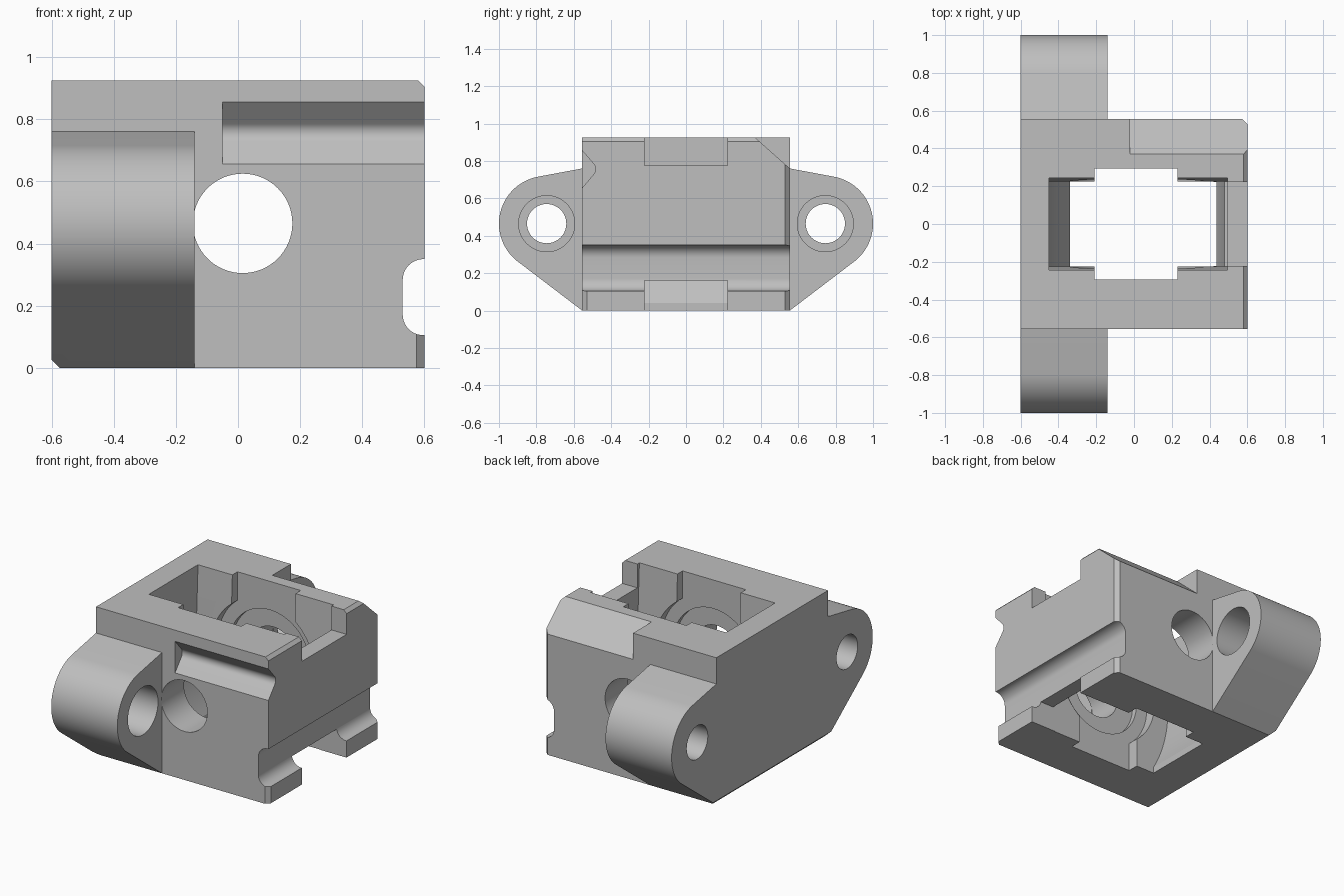
import bpy, bmesh
from math import sin, cos, radians, pi, sqrt

cube = bpy.data.objects.get("Cube")
if cube:
    bpy.data.objects.remove(cube, do_unlink=True)

GREY = (0.52, 0.52, 0.52, 1)
mat = bpy.data.materials.new("light grey")
mat.use_nodes = True
mat.diffuse_color = GREY
mat.node_tree.nodes["Principled BSDF"].inputs["Base Color"].default_value = GREY

H, W, AXIS_X, AXIS_Z = 0.925, 0.555, 0.015, 0.465


def prism(name, profile, axis, a, b):
    """Extrude a closed profile from a to b; x takes (y,z), y takes (x,z), z takes (x,y)."""
    place = {"x": lambda u, v, t: (t, u, v),
             "y": lambda u, v, t: (u, t, v),
             "z": lambda u, v, t: (u, v, t)}[axis]
    bm = bmesh.new()
    ends = [[bm.verts.new(place(u, v, t)) for u, v in profile] for t in (a, b)]
    for ring in ends:
        bm.faces.new(ring)
    n = len(profile)
    for i in range(n):
        j = (i + 1) % n
        bm.faces.new((ends[0][i], ends[0][j], ends[1][j], ends[1][i]))
    bmesh.ops.recalc_face_normals(bm, faces=bm.faces)
    mesh = bpy.data.meshes.new(name)
    bm.to_mesh(mesh)
    bm.free()
    mesh.materials.append(mat)
    obj = bpy.data.objects.new(name, mesh)
    bpy.context.collection.objects.link(obj)
    return obj


def arc(cx, cy, r, start, end, steps):
    angles = [radians(start + (end - start) * i / steps) for i in range(steps + 1)]
    return [(cx + r * cos(t), cy + r * sin(t)) for t in angles]


def circle(cx, cy, r, n=64):
    return arc(cx, cy, r, 0, 360 - 360 / n, n - 1)


def rect(u0, u1, v0, v1):
    return [(u0, v0), (u1, v0), (u1, v1), (u0, v1)]


def cut(target, profile, axis, a, b):
    cutter = prism("cutter", profile, axis, a, b)
    cutter.hide_render = True
    mod = target.modifiers.new("cut", "BOOLEAN")
    mod.operation, mod.solver, mod.object = "DIFFERENCE", "EXACT", cutter
    bpy.context.view_layer.objects.active = target
    bpy.ops.object.modifier_apply(modifier=mod.name)
    bpy.data.objects.remove(cutter, do_unlink=True)


def smooth(obj):
    bpy.ops.object.select_all(action="DESELECT")
    obj.select_set(True)
    bpy.context.view_layer.objects.active = obj
    bpy.ops.object.shade_smooth_by_angle(angle=radians(25))


# Housing block
body = prism("housing", rect(-0.6, 0.6, -W, W), "z", 0, H)

# Vertical cavity with a curved left wall
R = 0.876
left_wall = []
for i in range(13):
    z = AXIS_Z + (0.04 - AXIS_Z) * i / 12
    left_wall.append((-0.45 + R - sqrt(R * R - (z - AXIS_Z) ** 2), z))
cavity = [(-0.45, 1)] + left_wall + [(-0.34, -0.1), (0.42, -0.1), (0.42, 0.1),
                                     (0.48, 0.3), (0.48, 1)]
cut(body, cavity, "y", -0.225, 0.225)
# Tapered mouth, loading slot and stepped bearing seats
cut(body, [(-0.247, 1), (-0.225, 0.5), (0.225, 0.5), (0.247, 1)], "x", -0.449, 0.495)
cut(body, rect(-0.21, 0.23, -0.295, 0.295), "z", -0.1, 1)
cut(body, circle(AXIS_X, AXIS_Z, 0.36), "y", -0.294, 0.294)
cut(body, circle(AXIS_X, AXIS_Z, 0.28), "y", -0.33, 0.33)
# Cross bore
cut(body, circle(AXIS_X, AXIS_Z, 0.16), "y", -0.7, 0.7)

# Notches in the right wall
cut(body, rect(-0.223, 0.223, 0.775, 1), "x", 0.4, 0.7)
cut(body, rect(-0.222, 0.222, -0.1, 0.16), "x", 0.4, 0.7)

# Rounded rail groove along the right wall
groove = [(0.7, 0.35)] + arc(0.597, 0.283, 0.067, 90, 180, 10) \
    + arc(0.597, 0.172, 0.067, 180, 270, 10) + [(0.7, 0.105)]
cut(body, groove, "y", -0.7, 0.7)

# Round-bottomed V groove on the front
vee = [(-0.655, 0.955), (-0.555, 0.855)] + arc(-0.525, 0.757, 0.042, 45, -45, 10) \
    + [(-0.555, 0.656), (-0.655, 0.556)]
cut(body, vee, "x", -0.05, 0.7)

# Broad bevel on the back top edge
cut(body, [(0.37, H), (0.555, 0.76), (0.655, 0.67), (0.655, 1.1), (0.37, 1.1)], "x", -0.02, 0.7)

# Small edge chamfers
cut(body, [(0.575, 0.93), (0.605, 0.9), (0.7, 0.9), (0.7, 1), (0.575, 1)], "y", -0.7, 0.7)
cut(body, [(0.57, 0.56), (0.605, 0.525), (0.7, 0.525), (0.7, 0.7), (0.57, 0.7)], "z", -0.1, 1)
cut(body, [(0.57, -0.56), (0.605, -0.525), (0.7, -0.525), (0.7, -0.7), (0.57, -0.7)],
    "z", -0.1, 0.2)
foot_edge = [(-0.7, 0.125), (-0.575, 0), (-0.475, -0.1), (-0.7, -0.1)]
cut(body, foot_edge, "y", -1.2, 1.2)
smooth(body)

# Mounting ears with counterbored screw holes
for side, name in ((-1, "front_ear"), (1, "back_ear")):
    outline = [(W, 0), (W, 0.76)] + arc(0.745, AXIS_Z, 0.255, 79, -51, 32)
    ear = prism(name, [(side * y, z) for y, z in outline], "x", -0.6, -0.14)
    cut(ear, circle(side * 0.745, AXIS_Z, 0.105, 48), "x", -0.7, 0)
    cut(ear, circle(side * 0.745, AXIS_Z, 0.15, 48), "x", -0.4, 0)
    cut(ear, foot_edge, "y", -1.2, 1.2)
    smooth(ear)
